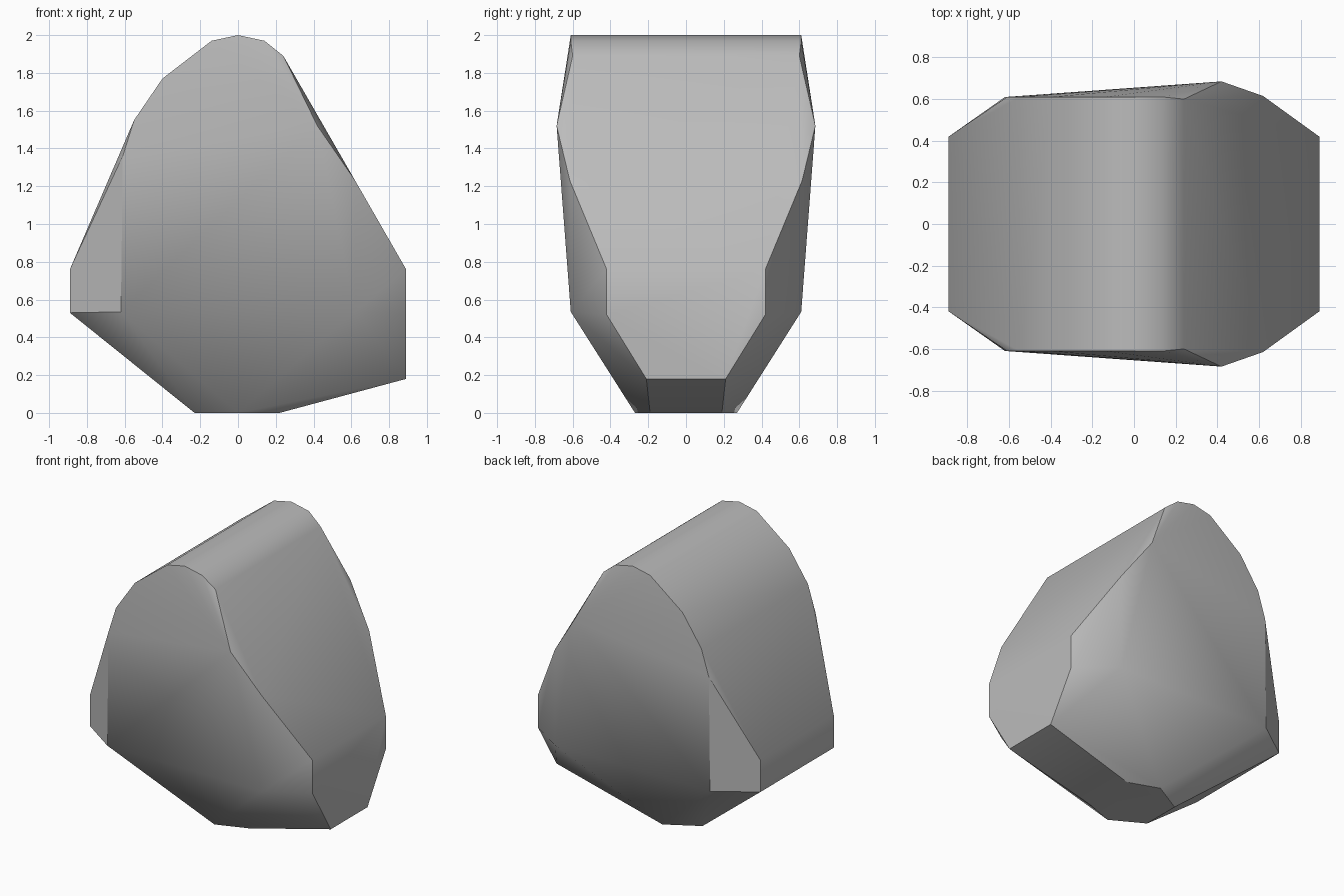
import bpy, bmesh, math

cube = bpy.data.objects.get("Cube")
if cube:
    bpy.data.objects.remove(cube, do_unlink=True)

# Plain stone colour
stone = bpy.data.materials.new("stone_grey")
stone.use_nodes = True
colour = (0.5, 0.5, 0.5, 1)
stone.diffuse_color = colour
stone.node_tree.nodes["Principled BSDF"].inputs["Base Color"].default_value = colour

# Corners of one half of the boulder: x, depth from the middle, z
crest = [(0.24, 0.6, 1.89), (0.14, 0.61, 1.97), (0, 0.61, 2), (-0.14, 0.61, 1.97),
         (-0.4, 0.61, 1.77), (-0.55, 0.61, 1.55), (-0.61, 0.61, 1.36)]
shoulder = [(0.42, 0.685, 1.52), (0.62, 0.615, 1.23)]
sides = [(-0.89, 0.42, 0.76), (-0.89, 0.42, 0.53), (-0.62, 0.61, 0.535),
         (0.62, 0.61, 0.535), (0.89, 0.42, 0.76), (0.89, 0.42, 0.52), (0.89, 0.21, 0.18)]
foot = [(-0.23, 0.14, 0), (0, 0.27, 0), (0.22, 0.19, 0)]

# Mirror front to back and wrap the corners in a faceted skin
bm = bmesh.new()
for x, depth, z in crest + shoulder + sides + foot:
    for side in (-1, 1):
        bm.verts.new((x, side * depth, z))
hull = bmesh.ops.convex_hull(bm, input=bm.verts)
spare = {v for v in hull["geom_interior"] + hull["geom_unused"]
         if isinstance(v, bmesh.types.BMVert) and not v.link_faces}
bmesh.ops.delete(bm, geom=list(spare), context="VERTS")
bmesh.ops.dissolve_limit(bm, angle_limit=math.radians(1), verts=bm.verts, edges=bm.edges)
bmesh.ops.recalc_face_normals(bm, faces=bm.faces)

mesh = bpy.data.meshes.new("boulder")
bm.to_mesh(mesh)
bm.free()
mesh.materials.append(stone)
boulder = bpy.data.objects.new("boulder", mesh)
bpy.context.collection.objects.link(boulder)

# Soft shading over shallow facets, crisp at the hard breaks
bpy.ops.object.select_all(action="DESELECT")
boulder.select_set(True)
bpy.context.view_layer.objects.active = boulder
bpy.ops.object.shade_smooth_by_angle(angle=math.radians(30))
